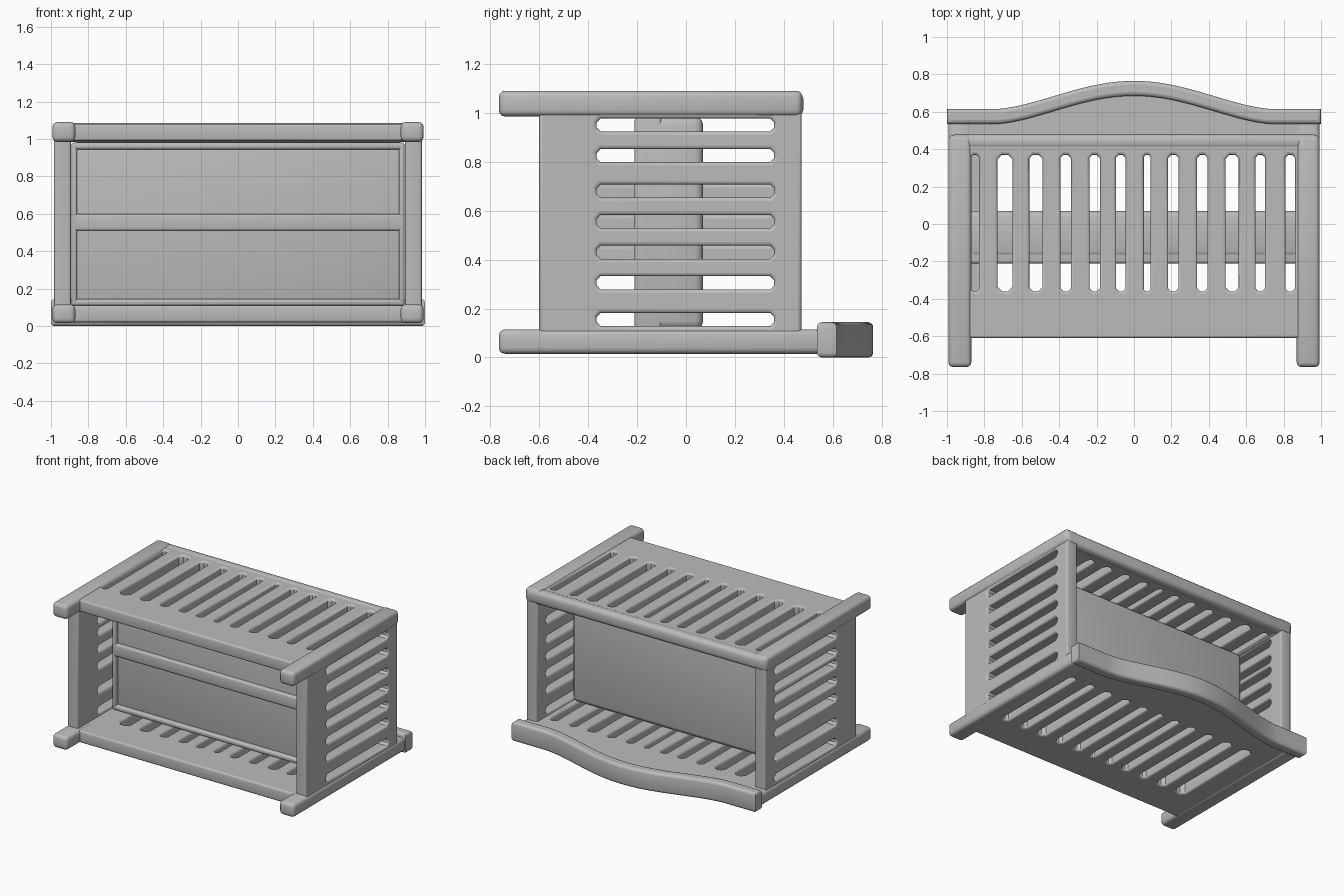
import bpy
import bmesh
import math
from mathutils import Matrix, Vector

if "Cube" in bpy.data.objects:
    bpy.data.objects.remove(bpy.data.objects["Cube"], do_unlink=True)

grey = bpy.data.materials.new("plain_grey")
grey.use_nodes = True
grey.diffuse_color = (0.5, 0.5, 0.5, 1)
grey.node_tree.nodes["Principled BSDF"].inputs["Base Color"].default_value = (0.5, 0.5, 0.5, 1)


def smooth(obj):
    bpy.ops.object.select_all(action='DESELECT')
    obj.select_set(True)
    bpy.context.view_layer.objects.active = obj
    bpy.ops.object.shade_smooth_by_angle(angle=math.radians(40))


def rounded_box(name, x, y, z, radius):
    """Box given by (low, high) ranges, with rounded edges."""
    bm = bmesh.new()
    bmesh.ops.create_cube(bm, size=1)
    size = [r[1] - r[0] for r in (x, y, z)]
    mid = [(r[1] + r[0]) / 2 for r in (x, y, z)]
    bmesh.ops.scale(bm, vec=size, verts=bm.verts)
    bmesh.ops.translate(bm, vec=mid, verts=bm.verts)
    bmesh.ops.bevel(bm, geom=bm.edges[:], offset=radius, segments=3,
                    profile=0.5, affect='EDGES')
    mesh = bpy.data.meshes.new(name)
    bm.to_mesh(mesh)
    bm.free()
    mesh.materials.append(grey)
    obj = bpy.data.objects.new(name, mesh)
    bpy.context.collection.objects.link(obj)
    smooth(obj)
    return obj


def panel(name, outlines, matrix, thickness, radius):
    """Flat outline with holes, thickened and rounded."""
    curve = bpy.data.curves.new(name, 'CURVE')
    curve.dimensions = '2D'
    curve.fill_mode = 'BOTH'
    curve.extrude = thickness / 2 - radius
    curve.bevel_depth = radius
    curve.bevel_resolution = 2
    curve.offset = -radius
    for points in outlines:
        spline = curve.splines.new('POLY')
        spline.points.add(len(points) - 1)
        for p, (u, v) in zip(spline.points, points):
            p.co = (u, v, 0, 1)
        spline.use_cyclic_u = True
    obj = bpy.data.objects.new(name, curve)
    bpy.context.collection.objects.link(obj)
    obj.matrix_world = matrix
    bpy.ops.object.select_all(action='DESELECT')
    obj.select_set(True)
    bpy.context.view_layer.objects.active = obj
    bpy.ops.object.convert(target='MESH')
    obj = bpy.context.object
    obj.data.materials.clear()
    obj.data.materials.append(grey)
    smooth(obj)
    return obj


def rect(u0, u1, v0, v1):
    return [(u0, v0), (u1, v0), (u1, v1), (u0, v1)]


def slot(u0, u1, v0, v1):
    """Slot with chamfered ends, running along its longer side."""
    c = min(u1 - u0, v1 - v0) * 0.3
    return [(u0 + c, v0), (u1 - c, v0), (u1, v0 + c), (u1, v1 - c),
            (u1 - c, v1), (u0 + c, v1), (u0, v1 - c), (u0, v0 + c)]


def arch(x):
    """Outer edge of the arched board."""
    t = min(abs(x) / 0.74, 1)
    return 0.615 + 0.15 * max(math.cos(t * math.pi / 2), 0) ** 1.6


# Slatted long panels
slots = [(-0.69, 0.08), (-0.525, 0.07), (-0.365, 0.055), (-0.21, 0.055),
         (-0.07, 0.05), (0.07, 0.035), (0.21, 0.055), (0.365, 0.055),
         (0.525, 0.07), (0.675, 0.05), (0.835, 0.05)]
holes = [slot(x - w / 2, x + w / 2, -0.36, 0.37) for x, w in slots]
edge_slot = slot(-0.87, -0.83, -0.36, 0.37)
panel("upper_slatted_panel", [rect(-0.98, 0.98, -0.61, 0.47), edge_slot] + holes,
      Matrix.Translation((0, 0, 1.035)), 0.09, 0.014)
rounded_box("upper_back_rail", (-0.985, 0.985), (0.4, 0.48), (0.985, 1.085), 0.03)

xs = [-0.97 + 1.94 * i / 48 for i in range(49)]
board = [(-0.97, -0.61), (0.97, -0.61)] + [(x, arch(x) - 0.04) for x in reversed(xs)]
panel("arched_board", [board] + holes, Matrix.Translation((0, 0, 0.065)), 0.09, 0.014)

# Thick cap following the arch
xs = [-1 + i / 32 for i in range(65)]
cap = [(x, arch(x) - 0.08) for x in xs] + [(x, arch(x)) for x in reversed(xs)]
panel("arched_cap", [cap], Matrix.Translation((0, 0, 0.072)), 0.144, 0.02)

# Slatted end panels, with local axes mapped to y and z
shared = [0.95, 0.825, 0.305, 0.155]
middle = {1: [0.68, 0.555, 0.43], -1: [0.735, 0.61, 0.485]}
for side, label in ((1, "left"), (-1, "right")):
    cuts = [slot(-0.365, 0.36, z - 0.027, z + 0.027) for z in shared + middle[side]]
    frame = Matrix(((0, 0, 1, side * 0.938), (1, 0, 0, 0), (0, 1, 0, 0), (0, 0, 0, 1)))
    panel(label + "_end_panel", [rect(-0.6, 0.472, 0.03, 1.075)] + cuts, frame, 0.09, 0.014)
    # Corner posts that run out into the legs
    x = sorted((side * 0.87, side * 0.992))
    rounded_box(label + "_upper_post", x, (-0.765, 0.475), (0.985, 1.09), 0.025)
    rounded_box(label + "_lower_post", x, (-0.765, 0.56), (0.015, 0.115), 0.025)

# Mattress and its base frame
rounded_box("mattress", (-0.89, 0.89), (-0.18, 0.07), (0.115, 0.985), 0.035)
for name, low, high in (("base_lower_rail", 0.11, 0.145),
                        ("base_centre_beam", 0.51, 0.6),
                        ("base_upper_rail", 0.945, 0.98)):
    rounded_box(name, (-0.88, 0.88), (-0.21, -0.1), (low, high), 0.012)
for s, label in ((1, "left"), (-1, "right")):
    rounded_box("base_" + label + "_rail", sorted((s * 0.86, s * 0.89)),
                (-0.21, -0.1), (0.11, 0.98), 0.012)
